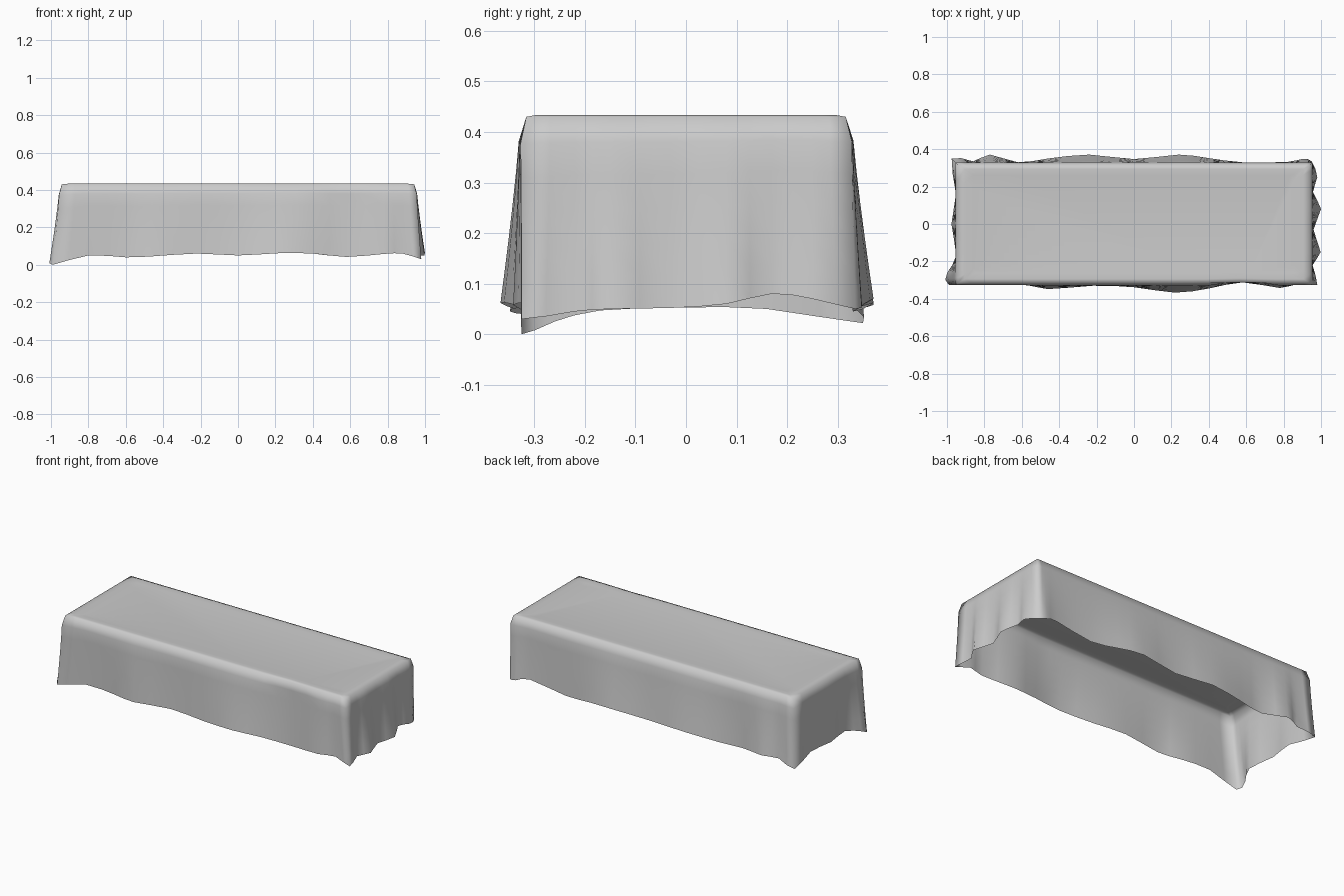
import bpy, bmesh
from mathutils import Vector

if "Cube" in bpy.data.objects:
    bpy.data.objects.remove(bpy.data.objects["Cube"])

# Hem of the cloth, counter-clockwise seen from above: (position along side, outward distance, height)
front = [(-.80, .32, .05), (-.60, .32, .04), (-.46, .348, .045), (-.22, .33, .06), (0, .338, .05),
         (.22, .367, .062), (.40, .345, .06), (.58, .312, .042), (.78, .342, .058), (.88, .318, .06)]
right = [(-.22, .955, .045), (-.15, .998, .05), (-.03, .96, .052), (.08, 1.0, .06),
         (.17, .957, .08), (.25, .98, .07)]
back = [(.90, .348, .06), (.82, .332, .08), (.58, .33, .045), (.40, .352, .06), (.24, .371, .07),
        (0, .347, .055), (-.24, .371, .062), (-.46, .35, .05), (-.62, .33, .045), (-.77, .371, .058),
        (-.86, .335, .05)]
left = [(.16, .952, .05), (0, .976, .053), (-.17, .95, .047), (-.26, .998, .025)]
hem = [(-.99, -.325, 0)] + [(a, -d, z) for a, d, z in front]
hem += [(.98, -.325, .03)] + [(d, a, z) for a, d, z in right]
hem += [(.95, .335, .05)] + [(a, d, z) for a, d, z in back]
hem += [(-.975, .35, .022)] + [(-d, a, z) for a, d, z in left]
hem = [Vector(p) for p in hem]

TX, TY, TZ = .942, .316, .43


def clamp(v, m):
    return max(-m, min(m, v))


# Add a smooth midpoint between neighbouring hem points
n = len(hem)
top_pts, hem_pts = [], []
edge = [Vector((clamp(p.x, TX), clamp(p.y, TY), TZ)) for p in hem]
for i, p in enumerate(hem):
    q = hem[(i + 1) % n]
    mid = (9 * (p + q) - hem[i - 1] - hem[(i + 2) % n]) / 16
    hem_pts += [p, mid]
    top_pts += [edge[i], (edge[i] + edge[(i + 1) % n]) / 2]

bm = bmesh.new()


def ring(points):
    return [bm.verts.new(p) for p in points]


def bridge(a, b):
    for i in range(len(a)):
        j = (i + 1) % len(a)
        bm.faces.new((a[i], b[i], b[j], a[j]))


# Flat top, softly raised border and rounded fold
inner = ring([Vector((p.x * .91, p.y * .83, TZ)) for p in top_pts])
bm.faces.new(inner)
border = ring([Vector((p.x * .96, p.y * .93, TZ + .004)) for p in top_pts])
bridge(inner, border)
last = ring(top_pts)
bridge(border, last)

# Hanging skirt, the folds growing towards the hem
for t in (.13, .3, .48, .66, .83, 1):
    pts = []
    for e, h in zip(top_pts, hem_pts):
        w = t ** 1.2
        p = e.lerp(h, w)
        p.z = e.z + (h.z - e.z) * t
        bulge = .012 * (1 - t) * min(1, t / .13)
        if abs(e.x) > TX - .001:
            p.x += bulge if e.x > 0 else -bulge
        if abs(e.y) > TY - .001:
            p.y += bulge if e.y > 0 else -bulge
        pts.append(p)
    row = ring(pts)
    bridge(last, row)
    last = row

bmesh.ops.recalc_face_normals(bm, faces=bm.faces)
mesh = bpy.data.meshes.new("tablecloth")
bm.to_mesh(mesh)
if mesh.polygons[0].normal.z < 0:
    mesh.flip_normals()
mesh.polygons.foreach_set("use_smooth", [True] * len(mesh.polygons))
cloth = bpy.data.objects.new("tablecloth", mesh)
bpy.context.collection.objects.link(cloth)
